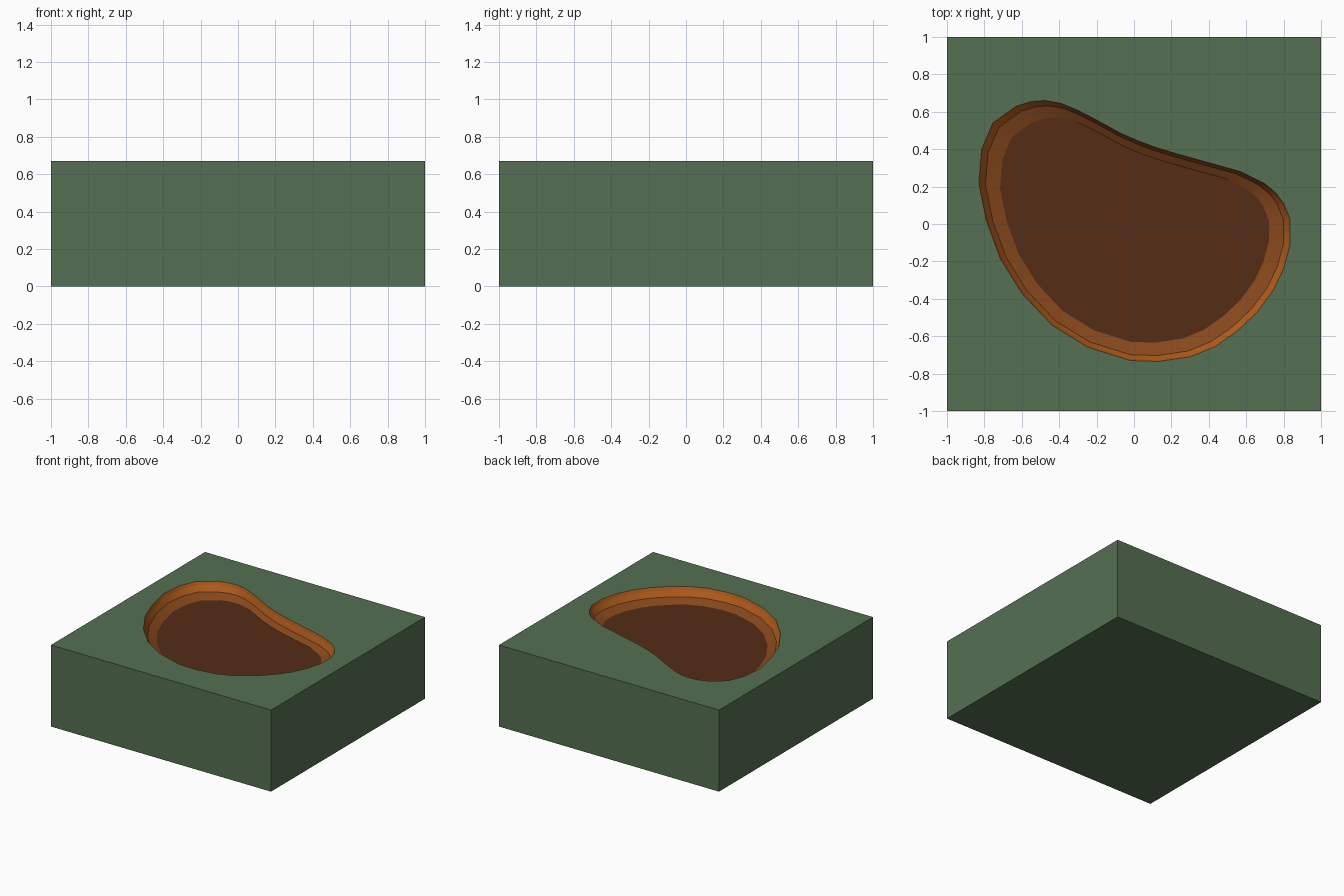
import bpy, bmesh

if "Cube" in bpy.data.objects:
    bpy.data.objects.remove(bpy.data.objects["Cube"])

H = 0.67

# Outline of the hollow at ground level
OUTLINE = [
    (-.475, .66), (-.55, .655), (-.63, .63), (-.755, .54), (-.815, .40), (-.83, .22),
    (-.79, .02), (-.715, -.185), (-.60, -.37), (-.44, -.54), (-.245, -.66),
    (-.02, -.73), (.13, -.735), (.30, -.71), (.435, -.655), (.555, -.57),
    (.66, -.47), (.745, -.355), (.80, -.24), (.835, -.11), (.835, .025),
    (.80, .11), (.76, .165), (.70, .215), (.57, .28), (.355, .34), (.23, .375),
    (.115, .41), (.02, .445), (-.075, .487), (-.235, .575), (-.31, .612), (-.39, .645)]
# Rings going down into the hollow: (scale, depth)
RINGS = [(1, 0), (.988, .025), (.957, .07), (.863, .10)]


def material(name, color):
    m = bpy.data.materials.new(name)
    m.diffuse_color = (*color, 1)
    m.use_nodes = True
    m.node_tree.nodes["Principled BSDF"].inputs["Base Color"].default_value = m.diffuse_color
    return m


def ring(bm, scale, depth):
    return [bm.verts.new((x * scale, y * scale, H - depth)) for x, y in OUTLINE]


def loop_edges(bm, vs):
    return [bm.edges.get((a, b)) or bm.edges.new((a, b))
            for a, b in zip(vs, vs[1:] + vs[:1])]


def finish(bm, name, mats):
    me = bpy.data.meshes.new(name)
    bm.to_mesh(me)
    bm.free()
    ob = bpy.data.objects.new(name, me)
    bpy.context.collection.objects.link(ob)
    for m in mats:
        me.materials.append(m)
    return ob


grass = material("grass", (.09, .16, .085))
soil = material("soil", (.47, .115, .012))
slope = material("soil_slope", (.24, .065, .012))
dark = material("soil_dark", (.09, .026, .008))

# Grass block: box whose top is filled around the outline
bm = bmesh.new()
corners = [(-1, -1), (1, -1), (1, 1), (-1, 1)]
low = [bm.verts.new((x, y, 0)) for x, y in corners]
top = [bm.verts.new((x, y, H)) for x, y in corners]
bm.faces.new(low[::-1])
for i in range(4):
    j = (i + 1) % 4
    bm.faces.new((low[i], low[j], top[j], top[i]))
rim = ring(bm, 1, 0)
bmesh.ops.triangle_fill(bm, use_beauty=True, normal=(0, 0, 1),
                        edges=loop_edges(bm, top) + loop_edges(bm, rim))
for f in bm.faces:
    if f.calc_center_median().z > H - .001 and f.normal.z < 0:
        f.normal_flip()
finish(bm, "grass_block", [grass])

# Soil hollow: stacked rings and a flat floor
bm = bmesh.new()
rings = [ring(bm, *r) for r in RINGS]
n = len(OUTLINE)
for k in range(len(rings) - 1):
    a, b = rings[k], rings[k + 1]
    for i in range(n):
        j = (i + 1) % n
        f = bm.faces.new((a[j], a[i], b[i], b[j]))
        f.material_index = 1 if k == 2 else 0
floor = bm.faces.new(rings[-1])
floor.material_index = 2
bm.normal_update()
if floor.normal.z < 0:
    bmesh.ops.reverse_faces(bm, faces=bm.faces[:])
# Smooth around the wall, crisp between bands
for f in bm.faces:
    f.smooth = True
for r in rings:
    for e in loop_edges(bm, r):
        e.smooth = False
finish(bm, "soil_hollow", [soil, slope, dark])
